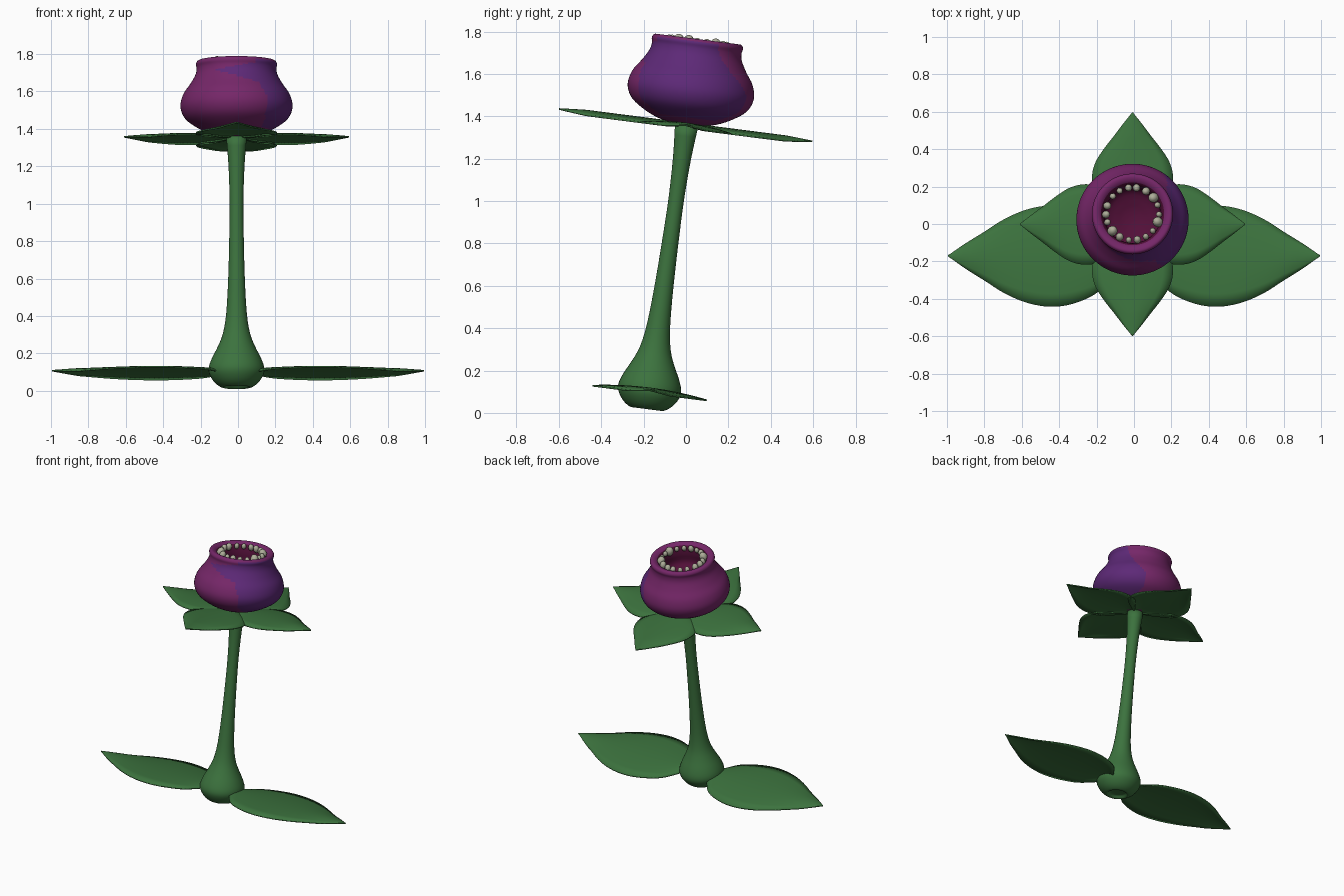
import bpy, bmesh, math, random
from mathutils import Matrix, Vector

if "Cube" in bpy.data.objects:
    bpy.data.objects.remove(bpy.data.objects["Cube"], do_unlink=True)

random.seed(4)
# The whole plant leans backwards
BASE = Matrix.Translation((-0.008, -0.185, 0.018)) @ Matrix.Rotation(math.radians(-7.3), 4, 'X')


def material(name, rgb):
    m = bpy.data.materials.new(name)
    m.use_nodes = True
    m.diffuse_color = (*rgb, 1)
    bsdf = m.node_tree.nodes["Principled BSDF"]
    bsdf.inputs["Base Color"].default_value = (*rgb, 1)
    bsdf.inputs["Roughness"].default_value = 0.8
    return m


green = material("leaf green", (0.045, 0.17, 0.048))
magenta = material("magenta petal", (0.18, 0.02, 0.14))
violet = material("violet petal", (0.11, 0.022, 0.185))
maroon = material("maroon throat", (0.085, 0.005, 0.04))
ivory = material("ivory teeth", (0.42, 0.42, 0.32))


def finish(bm, name, mats, matrix):
    bmesh.ops.recalc_face_normals(bm, faces=bm.faces)
    for f in bm.faces:
        f.smooth = True
    me = bpy.data.meshes.new(name)
    bm.to_mesh(me)
    bm.free()
    for m in mats:
        me.materials.append(m)
    ob = bpy.data.objects.new(name, me)
    bpy.context.collection.objects.link(ob)
    ob.matrix_world = matrix
    return ob


def smooth_path(points, steps):
    """Catmull-Rom curve through the profile points."""
    p = [Vector(q) for q in points]
    p = [2 * p[0] - p[1]] + p + [2 * p[-1] - p[-2]]
    out = []
    for i in range(1, len(p) - 2):
        a, b, c, d = p[i - 1:i + 3]
        for s in range(steps):
            t = s / steps
            out.append(0.5 * (2 * b + (c - a) * t + (2 * a - 5 * b + 4 * c - d) * t ** 2
                              + (3 * b - a - 3 * c + d) * t ** 3))
    return out + [p[-2]]


def lathe(points, segments, steps, lean):
    bm = bmesh.new()
    rings = []
    for r, h in smooth_path(points, steps):
        ring = []
        for k in range(segments):
            a = math.tau * k / segments
            ring.append(bm.verts.new((r * math.cos(a), r * math.sin(a) + lean * h, h)))
        rings.append(ring)
    for lo, hi in zip(rings, rings[1:]):
        for k in range(segments):
            n = (k + 1) % segments
            bm.faces.new((lo[k], lo[n], hi[n], hi[k]))
    bm.faces.new(rings[0])
    bm.faces.new(rings[-1])
    return bm


def lerp_table(table, x):
    """Linear lookup in rows of (key, value...)."""
    if x <= table[0][0]:
        return table[0][1:]
    for a, b in zip(table, table[1:]):
        if x <= b[0]:
            t = (x - a[0]) / (b[0] - a[0])
            return [u + (v - u) * t for u, v in zip(a[1:], b[1:])]
    return table[-1][1:]


# Stem with bulb and a hollow under it
stem = [(0.035, 0.02), (0.055, 0.016), (0.075, 0.0), (0.115, 0.025), (0.145, 0.07), (0.148, 0.11),
        (0.13, 0.16), (0.1, 0.22), (0.073, 0.29), (0.055, 0.4), (0.044, 0.6), (0.038, 0.85),
        (0.037, 1.02), (0.043, 1.2), (0.055, 1.35)]
finish(lathe(stem, 40, 3, 0.012), "stem", [green], BASE)

# Flower bud: outer wall, rolled rim, throat
bud = [(0.04, 1.35), (0.14, 1.372), (0.22, 1.41), (0.277, 1.455), (0.3, 1.515), (0.285, 1.58),
       (0.248, 1.635), (0.22, 1.685), (0.213, 1.72), (0.217, 1.745), (0.205, 1.762), (0.18, 1.757),
       (0.16, 1.735), (0.15, 1.69), (0.14, 1.62), (0.04, 1.58)]
bm = lathe(bud, 128, 4, 0.01)
# Violet patch limits in degrees at each height: front edge, back edge
patch = [(1.38, -42, 45), (1.44, -55, 62), (1.53, -57, 62), (1.62, -63, 45),
         (1.69, -120, 33), (1.73, -63, 28)]
for f in bm.faces:
    c = f.calc_center_median()
    x, y, h = c.x, c.y - 0.01 * c.z, c.z
    r = math.hypot(x, y)
    front, back = lerp_table(patch, h)
    if h > 1.55 and r < 0.168:
        f.material_index = 2
    elif h < 1.752 and r > 0.19 and front < math.degrees(math.atan2(y, x)) < back:
        f.material_index = 1
finish(bm, "flower_bud", [magenta, violet, maroon], BASE)

# Ring of rounded teeth of uneven size inside the rim
count = 18
bm = bmesh.new()
for k in range(count):
    a = math.tau * (k + random.uniform(-0.12, 0.12)) / count
    size = 0.032 if k in (2, 11, 17) else random.uniform(0.018, 0.026)
    spot = Matrix.Translation((0.142 * math.cos(a), 0.142 * math.sin(a) + 0.018, 1.742))
    lean_in = Matrix.Rotation(a, 4, 'Z') @ Matrix.Rotation(-0.3, 4, 'Y')
    bmesh.ops.create_uvsphere(bm, u_segments=12, v_segments=8, radius=size,
                              matrix=spot @ lean_in @ Matrix.Diagonal((0.85, 0.85, 1.1, 1)))
finish(bm, "teeth", [ivory], BASE)


def leaf(name, outline, curl, matrix):
    """Pointed leaf along +x from (distance, half width) pairs, arched across."""
    bm = bmesh.new()
    rows = []
    across = 8
    for x, w in smooth_path(outline, 4):
        w = max(w, 0.001)
        row = []
        for k in range(across + 1):
            v = 2 * k / across - 1
            row.append(bm.verts.new((x, w * v, curl * (0.4 - v * v) * min(1, w / 0.1))))
        rows.append(row)
    for a, b in zip(rows, rows[1:]):
        for k in range(across):
            bm.faces.new((a[k], b[k], b[k + 1], a[k + 1]))
    ob = finish(bm, name, [green], matrix)
    mod = ob.modifiers.new("thickness", 'SOLIDIFY')
    mod.thickness = 0.008
    mod.offset = 0


# Two broad leaves at the bulb
broad = [(0.08, 0.04), (0.12, 0.1), (0.19, 0.19), (0.28, 0.24), (0.38, 0.268), (0.48, 0.27),
         (0.59, 0.245), (0.7, 0.195), (0.8, 0.13), (0.9, 0.067), (0.995, 0)]
for side, turn in (("left", 0), ("right", math.pi)):
    spin = Matrix.Rotation(turn, 4, 'Z')
    leaf(side + "_bulb_leaf", broad, 0.022, BASE @ Matrix.Translation((0.008, 0.003, 0.09)) @ spin)

# Four leaves under the bud
small = [(0.03, 0.04), (0.08, 0.1), (0.14, 0.175), (0.2, 0.21), (0.27, 0.215), (0.34, 0.195),
         (0.41, 0.15), (0.48, 0.095), (0.54, 0.05), (0.602, 0)]
for k, side in enumerate(("left", "back", "right", "front")):
    spin = Matrix.Rotation(k * math.pi / 2, 4, 'Z')
    leaf(side + "_bud_leaf", small, 0.022,
         BASE @ Matrix.Translation((0, 0.012, 1.352)) @ spin)
